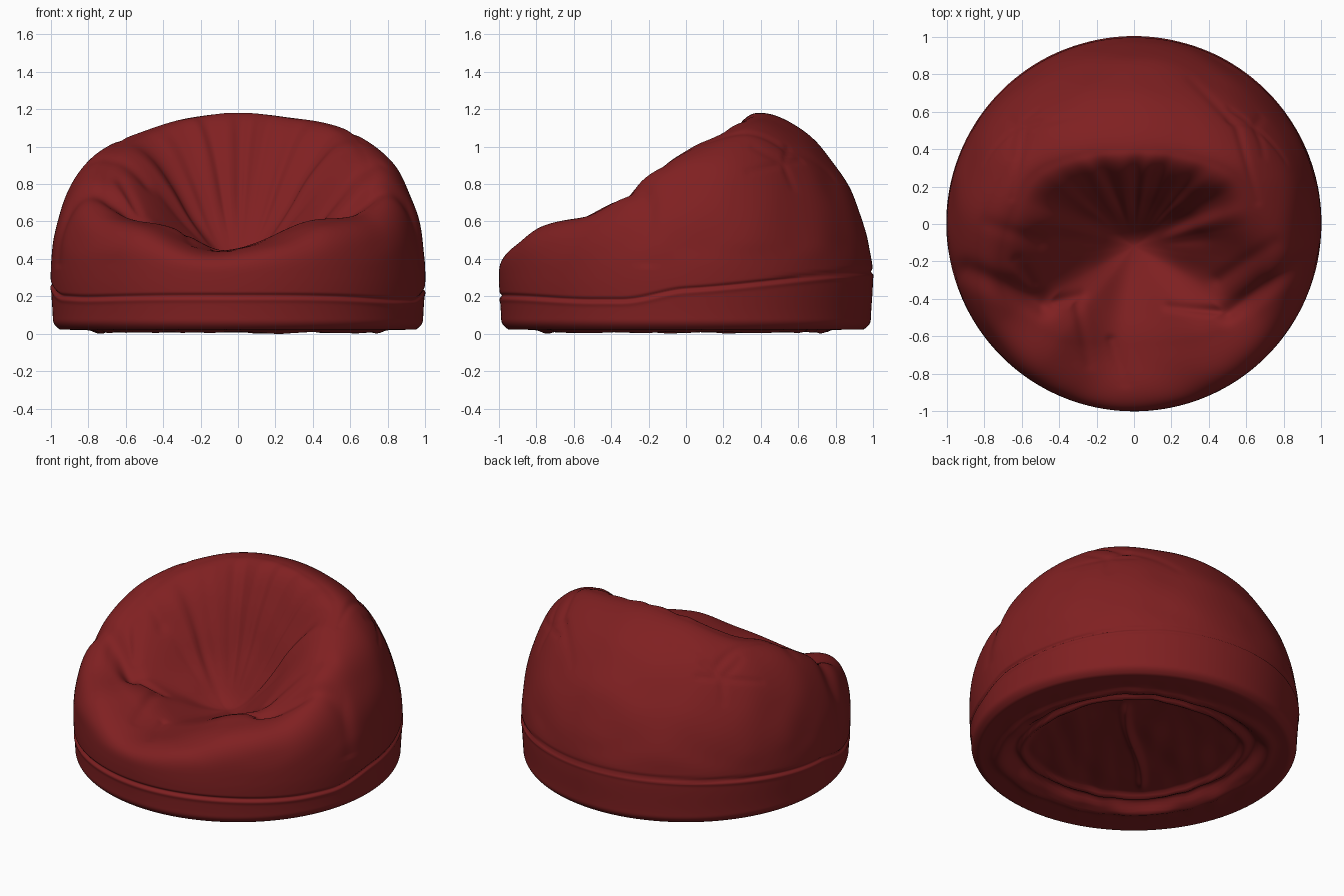
import bpy, math
from mathutils import Vector, noise

if "Cube" in bpy.data.objects:
    bpy.data.objects.remove(bpy.data.objects["Cube"])

red = bpy.data.materials.new("dark red fabric")
red.diffuse_color = (0.215, 0.0145, 0.0155, 1)
red.use_nodes = True
red.node_tree.nodes["Principled BSDF"].inputs["Base Color"].default_value = red.diffuse_color

# Crest line of the bag: front lip, right arm, back, left arm
RIM = [Vector(p) for p in [
    (-0.08, -0.66, 0.445), (0.38, -0.63, 0.59), (0.64, -0.46, 0.645), (0.71, -0.22, 0.82),
    (0.66, 0.04, 0.99), (0.54, 0.27, 1.09), (0.28, 0.38, 1.155), (0, 0.41, 1.18),
    (-0.28, 0.38, 1.15), (-0.54, 0.27, 1.06), (-0.66, 0.04, 0.97), (-0.71, -0.22, 0.81),
    (-0.64, -0.46, 0.64), (-0.42, -0.63, 0.575)]]
SEAT = Vector((0, -0.12, 0.375))
COLS, INNER, WALL, BAND, UNDER = 320, 60, 60, 44, 60
WALL_Z = 0.3


def rim_at(u):
    """Closed Catmull-Rom spline through the crest points."""
    n = len(RIM)
    i = int(u * n)
    t = u * n - i
    a, b, c, d = (RIM[(i + k) % n] for k in (-1, 0, 1, 2))
    return 0.5 * (2 * b + (c - a) * t + (2 * a - 5 * b + 4 * c - d) * t**2
                  + (3 * b - a - 3 * c + d) * t**3)


def smooth(t):
    t = max(0.0, min(1.0, t))
    return t * t * (3 - 2 * t)


def bump(d, w):
    return math.exp(-(d / w) ** 2)


def seam_z(x, y):
    """Height of the seam round the bag, low in front and high at the back."""
    z = 0.18 + 0.05 * smooth((y + 0.35) / 0.35) + 0.11 * smooth((y + 0.25) / 1.5)
    return z + 0.022 * smooth(-y * 2 - 1) + 0.03 * smooth(-x) * (1 - abs(y))


def column(u):
    """One profile line from the seat centre over the crest to the underside centre."""
    p = rim_at(u)
    out = Vector((p.x, p.y, 0)).normalized()
    ang = math.atan2(out.y, out.x)
    pts = []
    for i in range(1, INNER + 1):                       # hollow
        s = i / INNER
        q = SEAT.lerp(p, s)
        q.z = SEAT.z + (p.z - SEAT.z) * smooth(s / 0.95)
        # soft uneven folds up the backrest
        fold = noise.noise((out.x * 6, out.y * 6, s * 0.8)) + 0.4 * math.sin(ang * 15)
        q.z += 0.022 * fold * smooth((s - 0.2) * 3) * smooth((1 - s) * 3) * smooth(out.y + 0.6)
        pts.append(q)
    r0 = math.hypot(p.x, p.y)
    e = 1.0 + 0.16 * smooth(out.y) - 0.4 * smooth(-out.y)
    for i in range(1, WALL + 1):                        # rounded outer wall
        t = math.pi / 2 * (1 - i / WALL)
        r = r0 + (1 - r0) * max(0, math.cos(t)) ** e
        pts.append(out * r + Vector((0, 0, WALL_Z + (p.z - WALL_Z) * max(0, math.sin(t)) ** e)))
    for i in range(1, BAND + 1):                        # lower band and rounded foot
        z = WALL_Z + (0.02 - WALL_Z) * i / BAND
        k = max(0, 1 - (z - 0.02) / 0.06)
        r = 1 - 0.012 * smooth((WALL_Z - z) / 0.25) - 0.04 * k ** 2.5
        pts.append(out * r + Vector((0, 0, z)))
    for i in range(1, UNDER):                           # underside with lens-shaped panel
        r = 0.948 * (1 - i / UNDER)
        x, y = out.x * r, out.y * r
        a, b = (x - y) * 0.7071, (x + y) * 0.7071       # panel lies diagonally
        d = (abs(a / 0.80) ** 1.7 + abs(b / 0.72) ** 1.7) ** (1 / 1.8)
        wob = 0.03 * noise.noise((x * 3, y * 3, 5))
        z = 0.02 + 0.05 * smooth((1 + wob - d) / 0.1)
        z -= 0.016 * bump(d - 1.04 + wob, 0.04) + 0.03 * bump(d - 0.86 + wob, 0.035)
        z -= 0.03 * bump(a - 0.02 * math.sin(6 * b), 0.025) * smooth((0.8 - d) * 5)
        z += 0.014 * noise.noise((a * 8, b * 3, 1)) * smooth((0.9 - r) * 5)
        pts.append(Vector((x, y, z)))
    for q in pts[INNER:INNER + WALL + BAND]:            # groove along the band seam
        h = q.z - seam_z(q.x, q.y)
        g = 0.012 * bump(h, 0.01) - 0.004 * bump(h + 0.022, 0.012)
        q.x -= out.x * g
        q.y -= out.y * g
    return pts


# Bag body mesh
cols = [column(j / COLS) for j in range(COLS)]
rows = len(cols[0])
verts = [q for c in cols for q in c] + [SEAT.copy(), Vector((0, 0, 0.04))]
top, bot = len(verts) - 2, len(verts) - 1
faces = []
for j in range(COLS):
    a, b = j * rows, (j + 1) % COLS * rows
    faces.append((top, a, b))
    faces += [(a + i, a + i + 1, b + i + 1, b + i) for i in range(rows - 1)]
    faces.append((a + rows - 1, bot, b + rows - 1))
mesh = bpy.data.meshes.new("bean_bag")
mesh.from_pydata(verts, [], faces)
mesh.update()

# Creases: (start, end, depth, width) seen from the top (x, y)
TOP = [((0.50, -0.47), (0.18, -0.44), 0.03, 0.025), ((0.50, -0.47), (0.92, -0.20), 0.045, 0.05),
       ((-0.48, -0.43), (-0.90, -0.25), 0.05, 0.06), ((-0.48, -0.43), (-0.28, -0.38), 0.03, 0.03),
       ((-0.48, -0.43), (-0.62, -0.20), 0.025, 0.035), ((-0.30, -0.42), (-0.24, -0.75), 0.012, 0.03),
       ((-0.12, -0.62), (-0.05, -0.85), 0.012, 0.025), ((0.45, -0.30), (0.75, -0.10), 0.015, 0.04),
       ((-0.50, -0.10), (-0.78, 0.0), 0.012, 0.04), ((0.55, 0.52), (0.30, 0.78), 0.010, 0.02),
       ((0.55, 0.52), (0.66, 0.12), 0.010, 0.02), ((-0.58, 0.52), (-0.65, 0.14), 0.010, 0.02),
       ((-0.58, 0.52), (-0.30, 0.58), 0.008, 0.02)]
# Star-shaped puckers on both sides (y, z)
STAR = [((0.52, 0.91), (0.52 + 0.2 * math.cos(a), 0.91 + 0.14 * math.sin(a)), 0.009, 0.016)
        for a in (0.2, 1.3, 2.5, 3.5, 5.0)]


def crease(px, py, lines):
    total = 0
    for (ax, ay), (bx, by), depth, w in lines:
        dx, dy = bx - ax, by - ay
        t = max(0, min(1, ((px - ax) * dx + (py - ay) * dy) / (dx * dx + dy * dy)))
        d = math.hypot(px - ax - t * dx, py - ay - t * dy)
        if d < 3 * w:
            total = max(total, depth * (1 - 0.6 * t) * bump(d, w))
    return total


normals = [v.normal.copy() for v in mesh.vertices]
for v, n in zip(mesh.vertices, normals):
    c = v.co
    if c.z > 0.36:
        d = crease(c.x, c.y, TOP)
        if abs(c.x) > 0.5:
            d += crease(c.y, c.z, STAR)
        d += 0.010 * noise.noise(c * 4) * smooth((c.z - 0.36) * 8)   # soft lumps
        v.co = c - n * d
low = min(v.co.z for v in mesh.vertices)
for v in mesh.vertices:
    v.co.z -= low
mesh.materials.append(red)
bag = bpy.data.objects.new("bean_bag", mesh)
bpy.context.collection.objects.link(bag)
bpy.context.view_layer.objects.active = bag
bag.select_set(True)
bpy.ops.object.shade_smooth()
